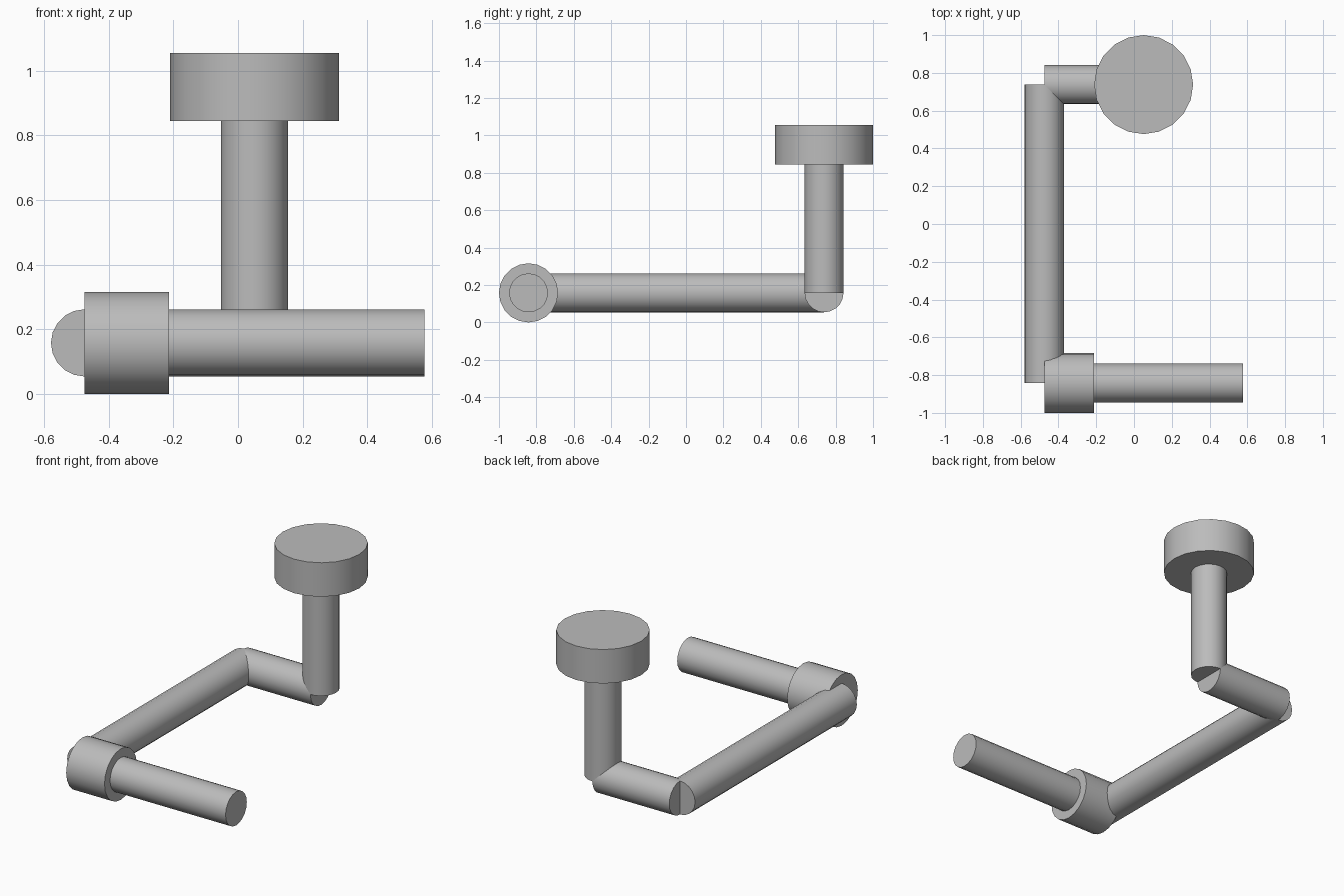
import bpy
import math
from mathutils import Vector

cube = bpy.data.objects.get("Cube")
if cube:
    bpy.data.objects.remove(cube, do_unlink=True)

grey = bpy.data.materials.new("plain_grey")
grey.use_nodes = True
colour = (0.5, 0.5, 0.5, 1)
grey.diffuse_color = colour
grey.node_tree.nodes["Principled BSDF"].inputs["Base Color"].default_value = colour


def rod(name, start, end, radius, sides=20):
    """Capped cylinder running from start to end."""
    start, end = Vector(start), Vector(end)
    axis = end - start
    bpy.ops.mesh.primitive_cylinder_add(
        vertices=sides, radius=radius, depth=axis.length,
        location=(start + end) / 2,
        rotation=axis.to_track_quat('Z', 'Y').to_euler())
    obj = bpy.context.object
    obj.name = name
    obj.data.materials.append(grey)
    bpy.ops.object.shade_smooth_by_angle(angle=math.radians(30))
    return obj


PIPE = 0.104      # pipe radius
COLLAR = 0.158    # collar radius, also the height of the pipe axis
HEAD = 0.262      # disc radius

# Points along the bent pipe
grip_end = (0.577, -0.842, COLLAR)
front_corner = (-0.475, -0.842, COLLAR)
back_corner = (-0.475, 0.738, COLLAR)
elbow = (0.051, 0.738, COLLAR)
neck_top = (0.051, 0.738, 0.845)
head_top = (0.051, 0.738, 1.055)

# Straight pipe sections with open corner joints
rod("front_pipe", front_corner, grip_end, PIPE)
rod("long_pipe", front_corner, back_corner, PIPE)
rod("back_pipe", back_corner, elbow, PIPE)
rod("upright_pipe", elbow, neck_top, PIPE)

# Thick collar and top disc
rod("collar", front_corner, (-0.213, -0.842, COLLAR), COLLAR)
rod("top_disc", neck_top, head_top, HEAD)
